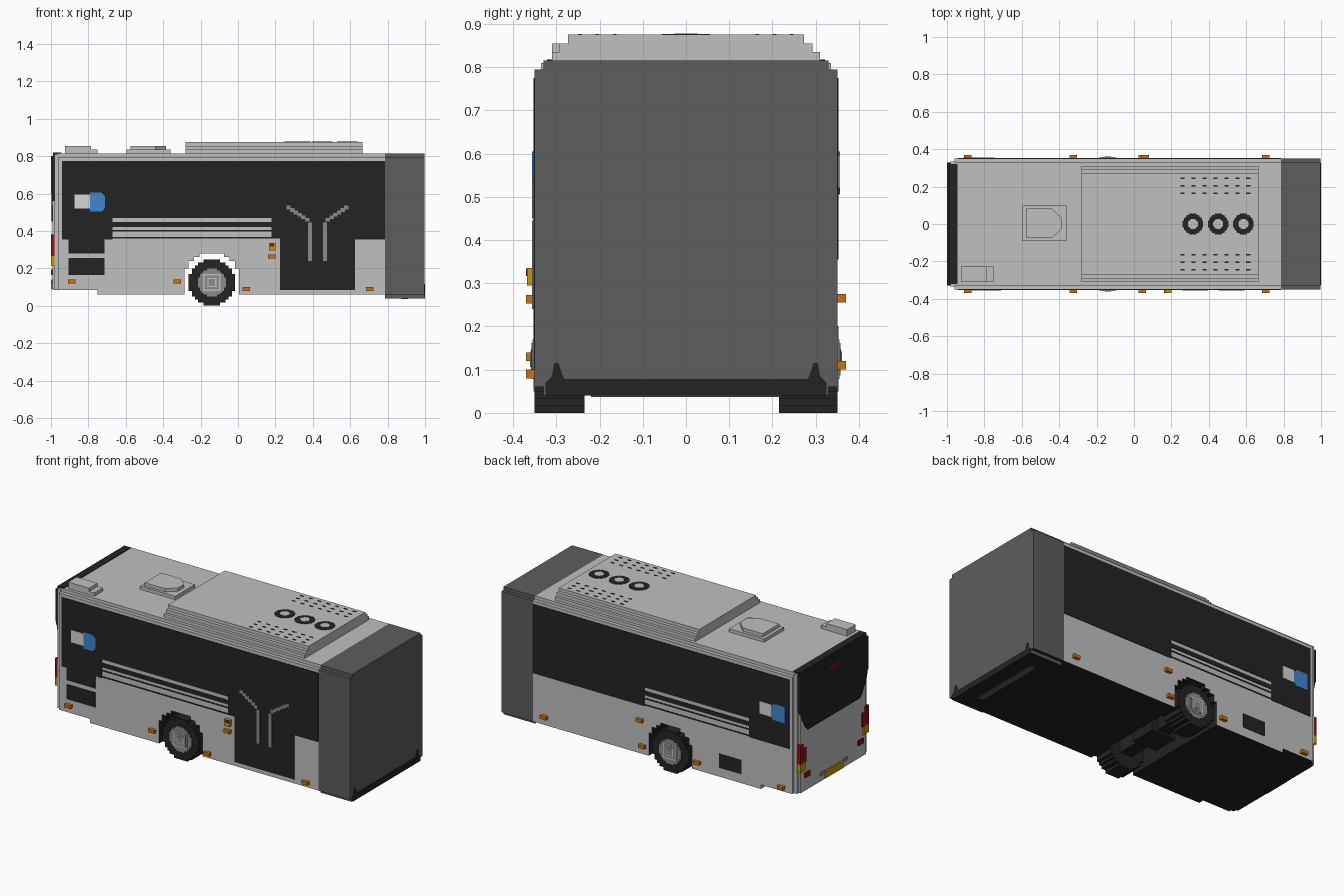
import bpy, bmesh

cube = bpy.data.objects.get("Cube")
if cube:
    bpy.data.objects.remove(cube, do_unlink=True)


def material(name, r, g, b):
    m = bpy.data.materials.new(name)
    m.use_nodes = True
    m.diffuse_color = (r, g, b, 1)
    m.node_tree.nodes["Principled BSDF"].inputs["Base Color"].default_value = (r, g, b, 1)
    return m


BODY = material("body_silver", .53, .53, .53)
BLACK = material("black", .017, .017, .017)
CHARCOAL = material("bellows_charcoal", .11, .11, .11)
GREY = material("mid_grey", .26, .26, .26)
ORANGE = material("marker_orange", .60, .17, .006)
YELLOW = material("yellow", .55, .33, .003)
RED = material("lamp_red", .30, .005, .006)
BLUE = material("panel_blue", .05, .24, .62)
PALE = material("panel_pale", .68, .68, .68)


def extrude(name, pts, axis, a, b, *mats, rule=None):
    """Extrude a flat outline along an axis from a to b; rule picks face colours."""
    place = {"x": lambda u, v, w: (w, u, v),
             "y": lambda u, v, w: (u, w, v),
             "z": lambda u, v, w: (u, v, w)}[axis]
    bm = bmesh.new()
    face = bm.faces.new([bm.verts.new(place(u, v, a)) for u, v in pts])
    new = bmesh.ops.extrude_face_region(bm, geom=[face])["geom"]
    offset = [p - q for p, q in zip(place(0, 0, b), place(0, 0, a))]
    bmesh.ops.translate(bm, vec=offset, verts=[g for g in new if isinstance(g, bmesh.types.BMVert)])
    bmesh.ops.recalc_face_normals(bm, faces=bm.faces)
    bm.normal_update()
    if rule:
        for f in bm.faces:
            f.material_index = rule(f)
    mesh = bpy.data.meshes.new(name)
    bm.to_mesh(mesh)
    bm.free()
    for m in mats:
        mesh.materials.append(m)
    ob = bpy.data.objects.new(name, mesh)
    bpy.context.collection.objects.link(ob)
    return ob


def box(name, x, y, z, *mats, rule=None):
    pts = [(x[0], y[0]), (x[1], y[0]), (x[1], y[1]), (x[0], y[1])]
    return extrude(name, pts, "z", z[0], z[1], *mats, rule=rule)


def side_plate(name, s, pts, mat, depth=.003, base=.35):
    return extrude(name, pts, "y", s * base, s * (base + depth), mat)


def rect(x0, x1, z0, z1):
    return [(x0, z0), (x1, z0), (x1, z1), (x0, z1)]


def stepped_disc(cx, cz, r):
    quad = [(1, .36), (.86, .36), (.86, .6), (.73, .6), (.73, .73),
            (.6, .73), (.6, .86), (.36, .86), (.36, 1)]
    pts = []
    for _ in range(4):
        pts += quad
        quad = [(-v, u) for u, v in quad]
    return [(cx + u * r, cz + v * r) for u, v in pts]


# Main body with stepped wheel arch; underside and arch are black
WX, WZ = -.14, .124
arch = [(.145, .06), (.145, .20), (.125, .20), (.125, .24), (.095, .24),
        (.095, .26), (.065, .26), (.065, .28)]
outline = [(-.96, .085), (-.75, .085), (-.75, .06)]
outline += [(WX - u, v) for u, v in arch] + [(WX + u, v) for u, v in reversed(arch)]
outline += [(.785, .06), (.785, .795), (-.96, .795)]


def body_rule(f):
    c = f.calc_center_median()
    in_arch = abs(f.normal.y) < .5 and abs(c.x - WX) < .16 and c.z < .3
    return int(f.normal.z < -.5 or in_arch)


def under_rule(f):
    return int(f.normal.z < -.5)


extrude("body", outline, "y", -.35, .35, BODY, BLACK, rule=body_rule)
box("roof_panel", (-.96, .785), (-.328, .328), (.795, .815), BODY)
box("rear_corner_step", (-.98, -.96), (-.335, .335), (.085, .81), BODY, BLACK, rule=under_rule)
box("rear_panel", (-.992, -.98), (-.315, .315), (.085, .6), BODY, BLACK, rule=under_rule)

# Articulation bellows at the coupling end
box("bellows", (.785, .997), (-.35, .35), (.06, .795), CHARCOAL, BLACK, rule=under_rule)
box("bellows_top", (.785, .997), (-.33, .33), (.795, .815), CHARCOAL)
box("bellows_base", (.785, .997), (-.33, .33), (.04, .06), CHARCOAL, BLACK, rule=under_rule)
box("coupling_slot", (.875, .91), (-.22, .22), (.037, .041), CHARCOAL)
edge = [(.325, .04), (.325, .07), (.31, .085), (.305, .115), (.295, .115), (.285, .085), (.28, .078)]
extrude("coupling_plate", edge + [(-y, z) for y, z in reversed(edge)], "x", .997, 1, BLACK)

# Window bands
front_band = [(-.94, .775), (-.94, .355), (-.905, .355), (-.905, .28), (-.715, .28),
              (-.715, .355), (-.67, .355), (-.67, .47), (.18, .47), (.18, .36),
              (.225, .36), (.225, .085), (.625, .085), (.625, .355), (.785, .355), (.785, .775)]
back_band = [(-.94, .775), (-.94, .355), (-.67, .355), (-.67, .47), (.035, .47),
             (.035, .355), (.785, .355), (.785, .775)]
side_plate("front_window_band_and_door", -1, front_band, BLACK)
side_plate("back_window_band", 1, back_band, BLACK)
side_plate("front_vent", -1, rect(-.905, -.715, .165, .255), BLACK)
side_plate("back_vent", 1, rect(-.62, -.47, .115, .20), BLACK)

for s, side, x_end in ((-1, "front", .18), (1, "back", .035)):
    # Louvre grooves
    for i, (z0, z1) in enumerate(((.422, .448), (.398, .405), (.36, .367))):
        side_plate(f"{side}_louvre_{i}", s, rect(-.67, x_end, z0, z1), BLACK)
    # Plain two-tone window patch
    d = 0 if s < 0 else -.035
    pale, blue = ((-.875, -.79), (-.79, -.71)) if s < 0 else ((-.82, -.745), (-.915, -.82))
    side_plate(f"{side}_pale_patch", s, rect(*pale, .52, .595), PALE, .006)
    b0, b1 = blue
    side_plate(f"{side}_blue_patch", s,
               [(b0, .505), (b1 - .015, .505), (b1, .525), (b1, .585), (b1 - .02, .605), (b0, .605)],
               BLUE, .006)
    # Wheels with layered square hub
    inner = .235 if s < 0 else .215
    side_plate(f"{side}_tyre", s, stepped_disc(WX, WZ, .124), BLACK, .35 - inner, inner)
    side_plate(f"{side}_rim", s, stepped_disc(WX, WZ, .075), GREY, .003)
    for i, (h, m) in enumerate(((.046, BODY), (.038, GREY), (.024, BODY), (.018, GREY))):
        side_plate(f"{side}_hub_{i}", s, rect(WX - h, WX + h, WZ - h, WZ + h), m, .005 + .002 * i)

# Axle
box("axle_beam", (WX - .04, WX + .04), (-.24, .24), (.08, .17), BLACK)
box("axle_housing", (WX - .08, WX + .08), (-.08, .08), (.065, .2), BLACK)

# Door handles with stepped upper arms
for s in (-1, 1):
    x = .425 + s * .04
    side_plate("door_handle", -1, rect(x - .01, x + .01, .24, .445), GREY, .006)
    for i in range(6):
        u = .425 + s * (.055 + i * .02)
        z = .45 + i * .013
        side_plate("door_handle_arm", -1, rect(u - .012, u + .012, z, z + .02), GREY, .006)

# Side marker lamps
markers = [(-1, -.89, .13), (-1, -.325, .13), (-1, .045, .09), (-1, .705, .09), (-1, .18, .263),
           (1, -.89, .11), (1, -.325, .11), (1, .045, .11), (1, .06, .265), (1, .705, .11)]
for s, x, z in markers:
    side_plate("side_marker", s, rect(x - .02, x + .02, z - .01, z + .01), ORANGE, .02)
side_plate("door_button_box", -1, rect(.165, .2, .295, .335), YELLOW, .018)
side_plate("door_button", -1, rect(.172, .193, .317, .334), RED, .02)

# Rear window and black top cap
box("rear_window_upper", (-1, -.98), (-.325, .325), (.6, .8), BLACK)
extrude("rear_window_lower", [(-.325, .6), (-.31, .54), (-.27, .47), (-.25, .45), (.25, .45),
                              (.27, .47), (.31, .54), (.325, .6)], "x", -.997, -.98, BLACK)
box("rear_cap", (-.99, -.945), (-.322, .322), (.797, .818), BLACK)
box("high_brake_lamp", (-1, -.995), (-.045, .045), (.735, .755), RED)
bpy.data.objects["high_brake_lamp"].location.x = -.001

# Rear lamp clusters, plate and bumper trim
for s in (-1, 1):
    for name, y0, y1, z0, z1, m in (("tail_lamp", .27, .33, .265, .35, RED),
                                    ("tail_lamp_tip", .30, .33, .35, .38, RED),
                                    ("turn_lamp", .28, .33, .215, .265, YELLOW),
                                    ("fog_lamp", .23, .28, .165, .195, RED)):
        box(name, (-1, -.975), sorted((s * y0, s * y1)), (z0, z1), m)
    box("rear_bracket", (-.997, -.985), sorted((s * .09, s * .13)), (.12, .14), GREY)
box("rear_plate", (-1, -.985), (-.085, .085), (.09, .135), YELLOW)

# Roof unit in three tiers
for i, (y, z0, z1) in enumerate(((.31, .815, .835), (.293, .835, .855), (.273, .855, .875))):
    box(f"roof_unit_tier_{i}", (-.28, .665), (-y, y), (z0, z1), BODY)
for x in (.315, .45, .585):
    extrude("roof_fan", stepped_disc(x, 0, .055), "z", .875, .877, BLACK)
    extrude("fan_centre", stepped_disc(x, 0, .027), "z", .877, .878, BODY)
for i in range(7):
    x = .26 + i * .0585
    for y in (.165, .205, .245):
        for s in (-1, 1):
            box("roof_slot", (x - .011, x + .011), (s * y - .004, s * y + .004), (.875, .877), BLACK)

# Roof hatch and rear roof box
box("hatch_base", (-.595, -.36), (-.09, .1), (.815, .835), BODY)
extrude("hatch_lid", [(-.575, -.075), (-.44, -.075), (-.385, -.025), (-.385, .03),
                      (-.44, .083), (-.575, .083)], "z", .835, .855, BODY)
box("roof_box_base", (-.925, -.75), (-.31, -.228), (.815, .835), BODY)
box("roof_box", (-.925, -.785), (-.31, -.228), (.835, .855), BODY)
